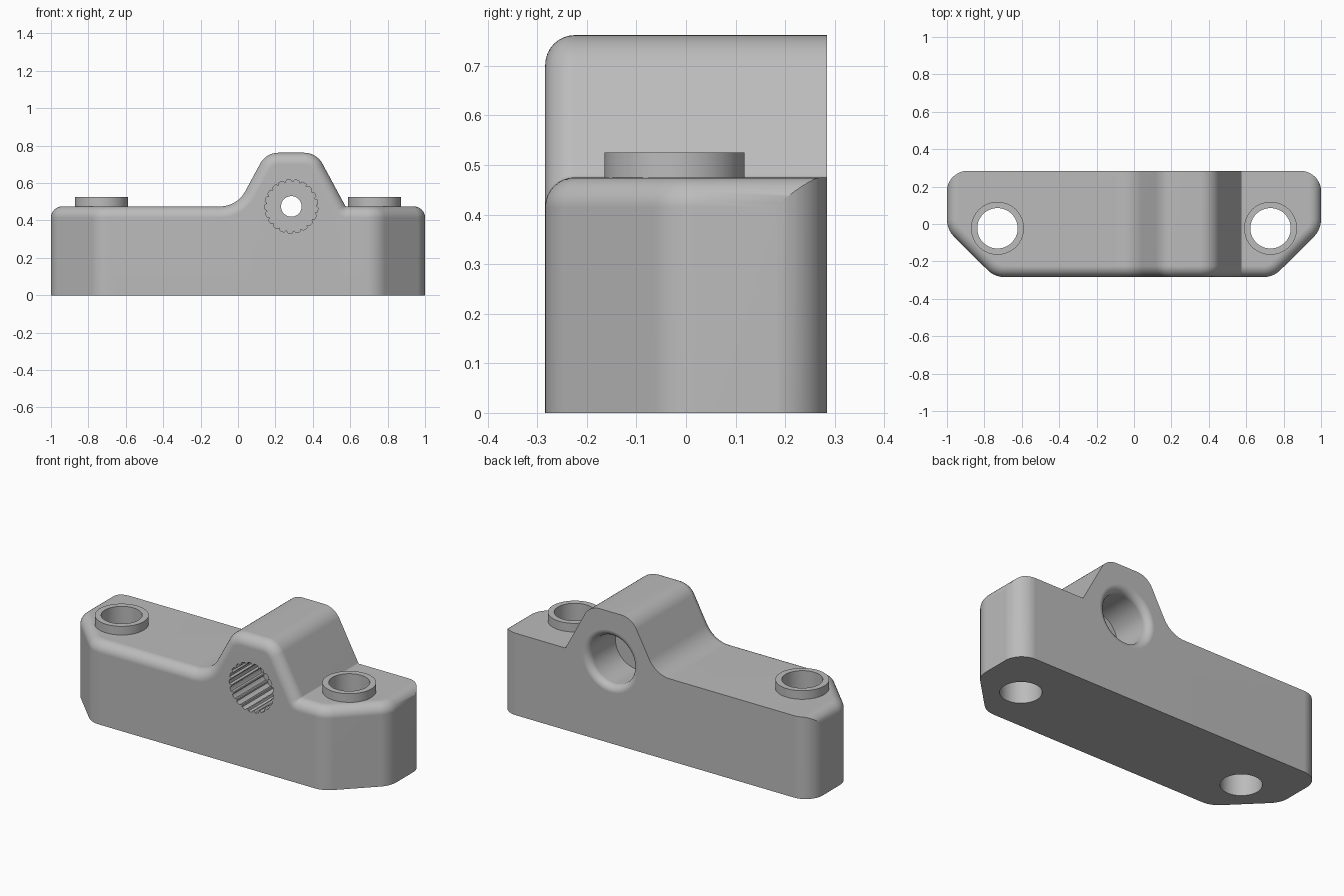
import bpy, bmesh
from math import sin, cos, tan, pi, radians
from mathutils import Vector

if "Cube" in bpy.data.objects:
    bpy.data.objects.remove(bpy.data.objects["Cube"])

FRONT, BACK, DECK, PEAK = -0.284, 0.284, 0.475, 0.762
FILLET = 0.06
BORE_X, BORE_Z = 0.285, 0.475
BOSS_X, BOSS_Y = 0.73, -0.023

grey = bpy.data.materials.new("plain grey")
grey.use_nodes = True
grey.diffuse_color = (0.5, 0.5, 0.5, 1)
grey.node_tree.nodes["Principled BSDF"].inputs["Base Color"].default_value = (0.5, 0.5, 0.5, 1)


def rounded(points, radii, steps=8):
    """Open path with rounded corners, as (point, right-hand normal) pairs."""
    pts = [Vector(p) for p in points]
    dirs = [(b - a).normalized() for a, b in zip(pts, pts[1:])]
    normals = [Vector((d.y, -d.x)) for d in dirs]
    out = [(pts[0], normals[0])]
    for i, r in enumerate(radii):
        n0, n1 = normals[i], normals[i + 1]
        turn = n0.angle_signed(n1)
        side = -1 if dirs[i].cross(dirs[i + 1]) > 0 else 1
        start = pts[i + 1] - dirs[i] * r * tan(abs(turn) / 2)
        centre = start + n0 * r * side
        for k in range(steps + 1):
            n = n0.slerp(n1, k / steps)
            out.append((centre - n * r * side, n))
    out.append((pts[-1], normals[-1]))
    return out


def finish(name, bm):
    bmesh.ops.remove_doubles(bm, verts=bm.verts, dist=1e-5)
    bmesh.ops.recalc_face_normals(bm, faces=bm.faces)
    mesh = bpy.data.meshes.new(name)
    bm.to_mesh(mesh)
    bm.free()
    mesh.materials.append(grey)
    obj = bpy.data.objects.new(name, mesh)
    bpy.context.collection.objects.link(obj)
    return obj


def prism(name, outline, shift):
    """Extrude a closed 3D outline along a vector."""
    bm = bmesh.new()
    face = bm.faces.new([bm.verts.new(p) for p in outline])
    moved = bmesh.ops.extrude_face_region(bm, geom=[face])["geom"]
    bmesh.ops.translate(bm, vec=shift, verts=[v for v in moved if isinstance(v, bmesh.types.BMVert)])
    if not face.is_valid or len(bm.faces) < len(outline) + 2:
        bm.faces.new([v for v in bm.verts if v not in moved])
    return finish(name, bm)


def lathe(name, profile, place, steps=64):
    """Closed solid of revolution from (radius, height) points."""
    bm = bmesh.new()
    rings = [[bm.verts.new(place(r * cos(2 * pi * i / steps), r * sin(2 * pi * i / steps), h))
              for i in range(steps)] for r, h in profile]
    for a, b in zip(rings, rings[1:]):
        for i in range(steps):
            j = (i + 1) % steps
            bm.faces.new((a[i], a[j], b[j], b[i]))
    bm.faces.new(rings[0])
    bm.faces.new(rings[-1])
    return finish(name, bm)


def boolean(target, tool, operation):
    mod = target.modifiers.new("cut", "BOOLEAN")
    mod.operation, mod.solver, mod.object = operation, "EXACT", tool
    bpy.context.view_layer.objects.active = target
    bpy.ops.object.modifier_apply(modifier=mod.name)
    bpy.data.objects.remove(tool)


# Edge stations: around the plan, with the hump profile along the front
REAR = BACK + 0.04
plan = rounded([(1, REAR), (1, -0.03), (0.745, FRONT), (-0.745, FRONT), (-1, -0.03), (-1, REAR)],
               [0.13] * 4)
hump = rounded([(0.66, DECK), (0.575, DECK), (0.42, PEAK), (0.15, PEAK), (-0.005, DECK), (-0.66, DECK)],
               [0.01, 0.11, 0.11, 0.15])
up = Vector((0, 0, 1))
sides = [(Vector((p.x, p.y, DECK)), Vector((n.x, n.y, 0)), up) for p, n in plan]
front = [(Vector((p.x, FRONT, p.y)), Vector((0, 1, 0)), Vector((n.x, 0, n.y))) for p, n in hump]
half = len(sides) // 2
stations = sides[:half] + front + sides[half:]

# Body: wall, rounded top edge, then top surface running straight back
bm = bmesh.new()
columns = []
STEPS = 8
for p, inward, outward in stations:
    col = [Vector((p.x, p.y, 0))]
    for k in range(STEPS + 1):
        a = pi / 2 * k / STEPS
        col.append(p + inward * FILLET * (1 - cos(a)) - outward * FILLET * (1 - sin(a)))
    col.append(Vector((col[-1].x, REAR, col[-1].z)))
    columns.append([bm.verts.new(v) for v in col])
for a, b in zip(columns, columns[1:]):
    for i in range(len(a) - 1):
        bm.faces.new((a[i], b[i], b[i + 1], a[i + 1]))
bm.faces.new([c[0] for c in columns])
bm.faces.new(columns[0][:-1] + [c[-1] for c in columns] + columns[-1][-2::-1])
body = finish("clamp_body", bm)

# Trim the rear to rounded vertical corners
W = 1.0005
trim = rounded([(W, -1), (W, BACK), (-W, BACK), (-W, -1)], [0.11] * 2, 10)
boolean(body, prism("rear_trim", [(p.x, p.y, -1) for p, n in trim], (0, 0, 3)), "INTERSECT")

# Raised bosses and their through holes
for s in (1, -1):
    def upright(a, b, h):
        return (s * BOSS_X + a, BOSS_Y + b, h)
    boolean(body, lathe("boss", [(0.1415, 0.3), (0.1415, 0.525)], upright), "UNION")
    boolean(body, lathe("boss_hole", [(0.108, -0.2), (0.108, 0.8)], upright), "DIFFERENCE")


def along_y(a, b, h):
    return (BORE_X + a, h, BORE_Z + b)


# Splined front socket
TEETH = 21
spline = []
for i in range(TEETH):
    for offset, r in ((0, 0.131), (0.16, 0.131), (0.3, 0.142), (0.58, 0.143), (0.86, 0.142)):
        a = 2 * pi * (i + offset) / TEETH
        spline.append(along_y(r * cos(a), r * sin(a), FRONT - 0.1))
boolean(body, prism("splined_socket", spline, (0, 0.1 - FRONT, 0)), "DIFFERENCE")

# Rear bore with flared lip, and the small hole through the web
LIP = 0.04
flare = [(0.14 + LIP * (1 - cos(a)), BACK - LIP * (1 - sin(a)))
         for a in (pi / 2 * k / 8 for k in range(9))]
boolean(body, lathe("rear_bore", [(0.14, 0.04)] + flare + [(0.14 + LIP, BACK + 0.1)], along_y), "DIFFERENCE")
boolean(body, lathe("web_hole", [(0.055, -0.1), (0.055, 0.1)], along_y), "DIFFERENCE")

# Smooth shading with crisp edges
bpy.ops.object.select_all(action="DESELECT")
body.select_set(True)
bpy.context.view_layer.objects.active = body
bpy.ops.object.shade_smooth_by_angle(angle=radians(25))
weighted = body.modifiers.new("weighted_normals", "WEIGHTED_NORMAL")
weighted.keep_sharp = True
